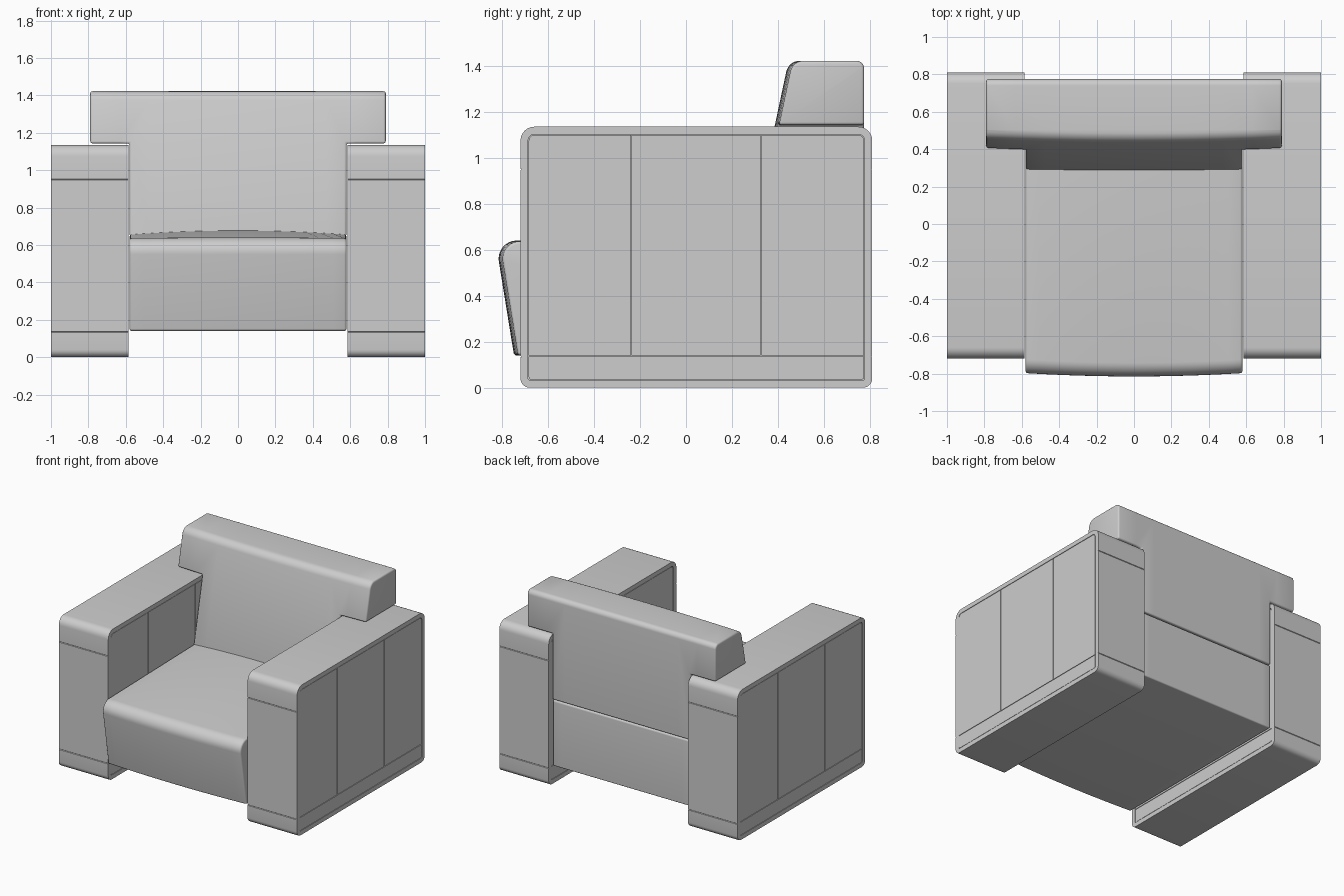
import bpy, bmesh, math
from mathutils import Vector

cube = bpy.data.objects.get("Cube")
if cube:
    bpy.data.objects.remove(cube, do_unlink=True)

grey = bpy.data.materials.new("grey upholstery")
grey.use_nodes = True
COLOUR = (0.61, 0.61, 0.61, 1)
grey.diffuse_color = COLOUR
grey.node_tree.nodes["Principled BSDF"].inputs["Base Color"].default_value = COLOUR


def rounded(corners, steps=6):
    """Outline in (y, z) from (y, z, radius) corners, each rounded by an arc."""
    out = []
    for i, (y, z, r) in enumerate(corners):
        p = Vector((y, z))
        a = (Vector(corners[i - 1][:2]) - p).normalized()
        b = (Vector(corners[(i + 1) % len(corners)][:2]) - p).normalized()
        if r == 0:
            out.append(p)
            continue
        half = a.angle(b) / 2
        centre = p + (a + b).normalized() * r / math.sin(half)
        start = (p + a * r / math.tan(half) - centre).normalized()
        end = (p + b * r / math.tan(half) - centre).normalized()
        for k in range(steps + 1):
            out.append(centre + start.slerp(end, k / steps).normalized() * r)
    return out


def rect(y0, y1, z0, z1, r00, r10, r11, r01):
    return rounded([(y0, z0, r00), (y1, z0, r10), (y1, z1, r11), (y0, z1, r01)])


def prism(outline, x0, x1, slices=1, bulge=None):
    """Sweep an outline along x, optionally swelling it towards the middle."""
    bm = bmesh.new()
    rings = []
    for i in range(slices + 1):
        x = x0 + (x1 - x0) * i / slices
        swell = 1 - (2 * i / slices - 1) ** 2
        ring = []
        for y, z in outline:
            dy, dz = bulge(y, z, swell) if bulge else (0, 0)
            ring.append(bm.verts.new((x, y + dy, z + dz)))
        rings.append(ring)
    n = len(outline)
    for a, b in zip(rings, rings[1:]):
        for j in range(n):
            bm.faces.new((a[j], a[(j + 1) % n], b[(j + 1) % n], b[j]))
    caps = [bm.faces.new(rings[0][::-1]), bm.faces.new(rings[-1])]
    bmesh.ops.recalc_face_normals(bm, faces=bm.faces)
    return bm, caps


def finish(bm, name, mirror=False):
    mesh = bpy.data.meshes.new(name)
    bm.to_mesh(mesh)
    bm.free()
    mesh.materials.append(grey)
    ob = bpy.data.objects.new(name, mesh)
    bpy.context.collection.objects.link(ob)
    if mirror:
        ob.modifiers.new("mirror", 'MIRROR')
    return ob


def activate(ob):
    bpy.ops.object.select_all(action='DESELECT')
    ob.select_set(True)
    bpy.context.view_layer.objects.active = ob


def smooth(ob, angle=30):
    activate(ob)
    bpy.ops.object.shade_smooth_by_angle(angle=math.radians(angle))


def soften(ob, width):
    bev = ob.modifiers.new("soft edges", 'BEVEL')
    bev.width = width
    bev.segments = 3
    bev.limit_method = 'ANGLE'
    bev.angle_limit = math.radians(50)
    bev.use_clamp_overlap = False
    activate(ob)
    bpy.ops.object.modifier_apply(modifier=bev.name)
    smooth(ob, 40)


# Arm frames: rounded slabs with a recessed field on both sides
FRONT, BACK, TOP = -0.72, 0.81, 1.135
IN, OUT = 0.585, 1.0
bm, caps = prism(rect(FRONT, BACK, 0, TOP, 0.04, 0.04, 0.06, 0.06), IN, OUT)
bmesh.ops.inset_region(bm, faces=caps, thickness=0.033, use_even_offset=True)
for cap in caps:
    inward = -cap.normal * 0.012
    new = bmesh.ops.extrude_discrete_faces(bm, faces=[cap])["faces"]
    bmesh.ops.translate(bm, verts=new[0].verts[:], vec=inward)
# Seams across the front and back of each arm
for seam in (0.135, 0.95):
    for z in (seam - 0.003, seam, seam + 0.003):
        bmesh.ops.bisect_plane(bm, geom=bm.verts[:] + bm.edges[:] + bm.faces[:],
                               plane_co=(0, 0, z), plane_no=(0, 0, 1))
    for v in bm.verts:
        if abs(v.co.z - seam) < 0.0005:
            if v.co.y < FRONT + 0.002:
                v.co.y += 0.004
            elif v.co.y > BACK - 0.002:
                v.co.y -= 0.004
smooth(finish(bm, "arm_frame", mirror=True))

# Arm panels: a low skirting and three upright panels with narrow gaps
GAP, R = 0.002, 0.025
Y0, Y1, Z0, Z1 = FRONT + 0.036, BACK - 0.036, 0.036, TOP - 0.036
SPLIT = 0.137
panels = {
    "arm_panel_skirting": rect(Y0, Y1, Z0, SPLIT - GAP, 0.01, 0.01, 0, 0),
    "arm_panel_front": rect(Y0, -0.238 - GAP, SPLIT + GAP, Z1, 0, 0, 0, R),
    "arm_panel_middle": rect(-0.238 + GAP, 0.326 - GAP, SPLIT + GAP, Z1, 0, 0, 0, 0),
    "arm_panel_back": rect(0.326 + GAP, Y1, SPLIT + GAP, Z1, 0, 0, R, 0),
}
for name, outline in panels.items():
    bm, _ = prism(outline, IN + 0.001, OUT - 0.001)
    smooth(finish(bm, name, mirror=True))

# Seat cushion: leaning front, softly crowned top
seat = rounded([(-0.73, 0.14, 0.015), (0.77, 0.14, 0.01), (0.77, 0.64, 0.015),
                (0.3, 0.655, 0.4), (-0.81, 0.635, 0.075)], 8)


def seat_bulge(y, z, swell):
    front = -0.018 * swell if y < -0.7 else 0
    crown = 0.022 * swell * min(1, max(0, (y + 0.8) / 0.5)) if z > 0.6 and y < 0.7 else 0
    return front, crown


bm, _ = prism(seat, -0.58, 0.58, 16, seat_bulge)
soften(finish(bm, "seat_cushion"), 0.012)

# Backrest: one swept profile, notched below so that the head roll rests on the arms
back = rounded([(0.29, 0.645, 0), (0.775, 0.645, 0.01), (0.775, 1.422, 0.035),
                (0.455, 1.422, 0.06)], 8)
bm, _ = prism(back, -0.79, 0.79, 10,
              lambda y, z, s: (-0.018 * (s - 0.5) if y < 0.5 else 0, 0))
backrest = finish(bm, "backrest")
for side in (-1, 1):
    notch, _ = prism([(-0.5, 0.3), (1.5, 0.3), (1.5, 1.143), (-0.5, 1.143)],
                     min(side * 0.58, side * 1.5), max(side * 0.58, side * 1.5))
    cutter = finish(notch, "backrest_cutter")
    cutter.hide_render = True
    cut = backrest.modifiers.new("notch", 'BOOLEAN')
    cut.operation = 'DIFFERENCE'
    cut.solver = 'EXACT'
    cut.object = cutter
    activate(backrest)
    bpy.ops.object.modifier_apply(modifier=cut.name)
    bpy.data.objects.remove(cutter, do_unlink=True)
soften(backrest, 0.012)
